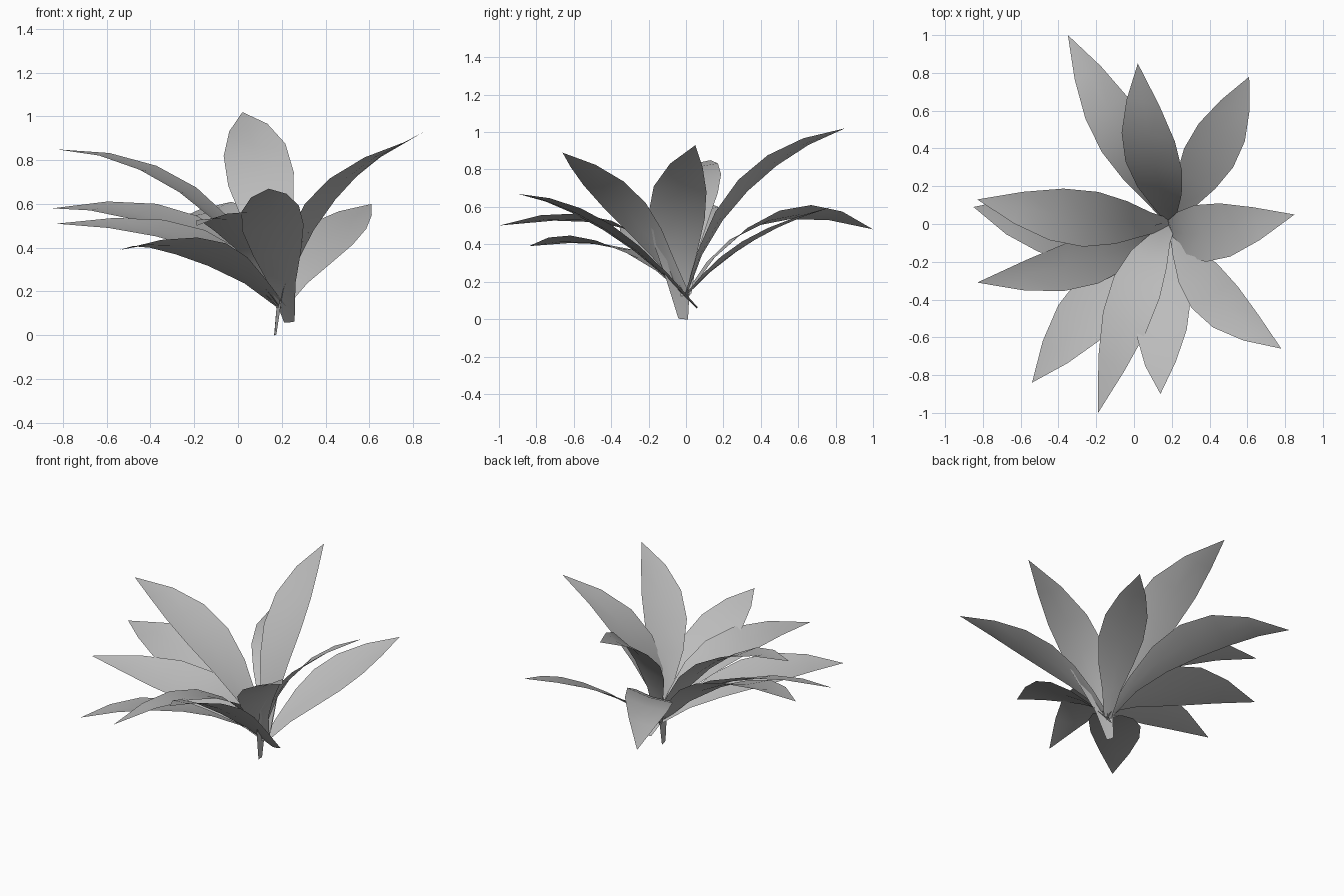
import bpy
import bmesh
from mathutils import Vector

default_cube = bpy.data.objects.get("Cube")
if default_cube:
    bpy.data.objects.remove(default_cube, do_unlink=True)

# One plain grey for the whole plant
leaf_grey = bpy.data.materials.new("leaf_grey")
leaf_grey.use_nodes = True
grey = (0.5, 0.5, 0.5, 1.0)
leaf_grey.diffuse_color = grey
leaf_grey.node_tree.nodes["Principled BSDF"].inputs["Base Color"].default_value = grey

# Relative half width of a blade at even steps from stalk to tip
BLADE_PROFILE = (0.17, 0.42, 0.78, 1.0, 0.94, 0.58, 0.0)
CROWN = (0.2, 0.0, 0.13)
CUP_DEPTH = 0.1


def make_leaf(name, middle, tip, side, base=CROWN):
    """Arched, slightly cupped blade; side is its half width at the middle."""
    base, middle, tip, side = map(Vector, (base, middle, tip, side))
    control = 2 * middle - (base + tip) / 2
    bm = bmesh.new()
    previous = None
    steps = len(BLADE_PROFILE) - 1
    for i, width in enumerate(BLADE_PROFILE):
        t = i / steps
        centre = base * (1 - t) ** 2 + control * 2 * t * (1 - t) + tip * t ** 2
        tangent = (control - base) * (1 - t) + (tip - control) * t
        normal = side.cross(tangent).normalized()
        if normal.z < 0:
            normal.negate()
        half = side * width
        if i == steps:
            point = bm.verts.new(tip)
            row = [point, point, point]
        else:
            rib = centre - normal * half.length * CUP_DEPTH
            row = [bm.verts.new(p) for p in (centre - half, rib, centre + half)]
        if previous:
            for a in range(2):
                corners = [previous[a], previous[a + 1], row[a + 1], row[a]]
                bm.faces.new(list(dict.fromkeys(corners)))
        previous = row
    bm.normal_update()
    # Upper surface faces the sky
    if sum(f.normal.z * f.calc_area() for f in bm.faces) < 0:
        bmesh.ops.reverse_faces(bm, faces=bm.faces[:])
    for face in bm.faces:
        face.smooth = True
    mesh = bpy.data.meshes.new(name)
    bm.to_mesh(mesh)
    bm.free()
    mesh.materials.append(leaf_grey)
    leaf = bpy.data.objects.new(name, mesh)
    bpy.context.collection.objects.link(leaf)
    return leaf


# Back leaves
make_leaf("back_drooping_leaf", (-0.05, 0.44, 0.54), (-0.35, 1.0, 0.48), (0.12, 0.06, 0.04))
make_leaf("back_tall_leaf", (0.105, 0.305, 0.715), (0.02, 0.85, 1.02), (0.15, -0.025, 0.03))
make_leaf("back_left_leaf", (0.395, 0.35, 0.43), (0.61, 0.78, 0.6), (0.13, -0.05, -0.015))

# Left leaves
make_leaf("left_leaf", (0.35, -0.05, 0.55), (0.85, 0.05, 0.93), (-0.03, 0.15, -0.015),
          base=(0.17, -0.015, 0.0))
make_leaf("front_left_leaf", (0.375, -0.33, 0.61), (0.78, -0.66, 0.89), (0.07, 0.115, 0.01))

# Front leaves
make_leaf("front_leaf", (0.16, -0.42, 0.49), (0.14, -0.9, 0.67), (0.14, 0.02, 0.015),
          base=(0.235, 0.06, 0.06))
make_leaf("front_long_leaf", (0.015, -0.335, 0.5), (-0.19, -1.0, 0.5), (0.12, -0.06, 0.025))
make_leaf("front_right_leaf", (-0.17, -0.38, 0.395), (-0.54, -0.84, 0.39), (0.115, -0.1, 0.025))

# Right leaves
make_leaf("right_low_leaf", (-0.17, -0.175, 0.44), (-0.83, -0.31, 0.51), (0.02, 0.14, 0.04))
make_leaf("right_middle_leaf", (-0.255, -0.01, 0.51), (-0.85, 0.09, 0.58), (0.07, 0.17, 0.035))
make_leaf("right_high_leaf", (-0.23, 0.025, 0.665), (-0.83, 0.13, 0.85), (0.04, 0.145, 0.01))
